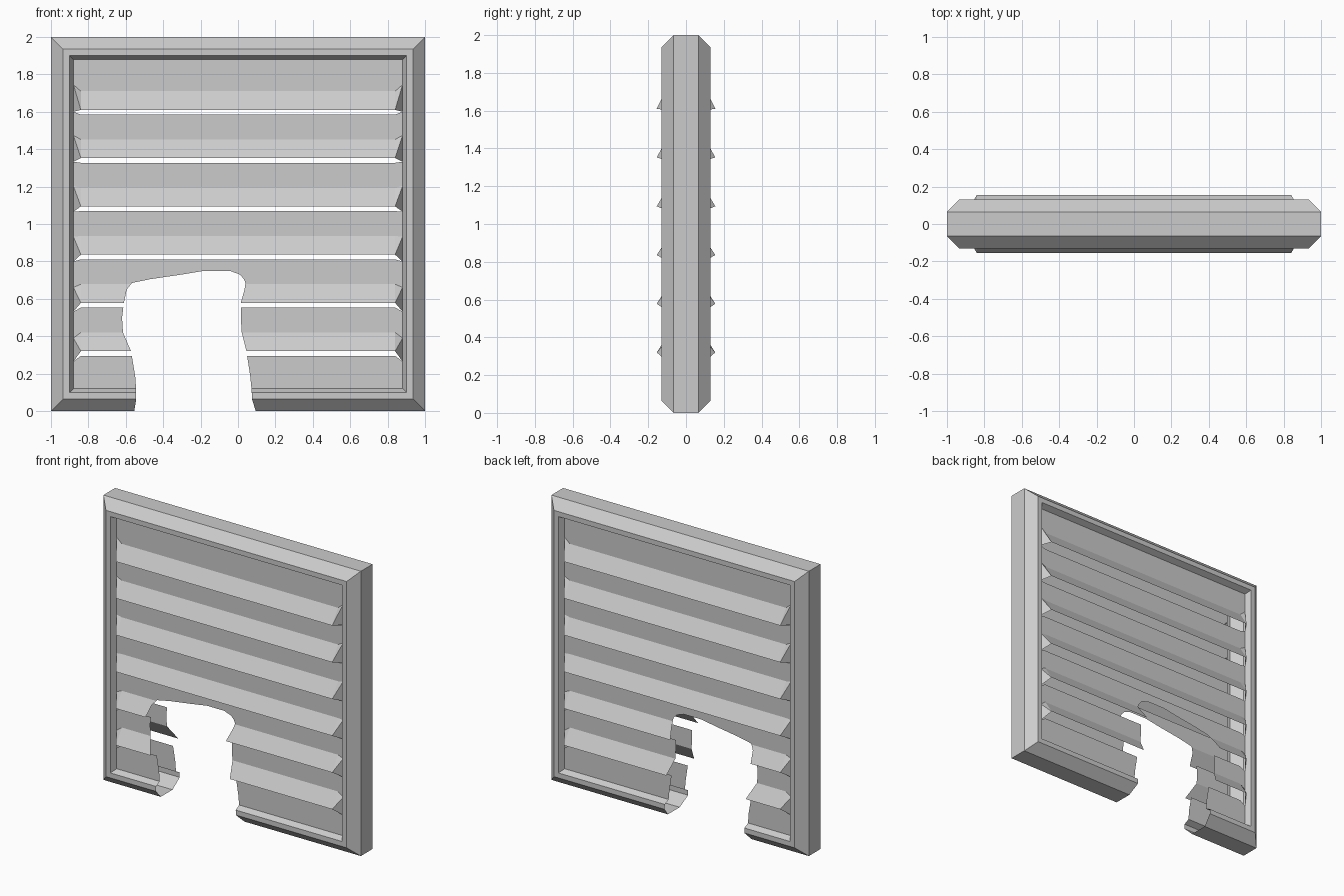
import bpy, bmesh
from mathutils import Vector

if "Cube" in bpy.data.objects:
    bpy.data.objects.remove(bpy.data.objects["Cube"])

SHEET_Y = 0.09      # depth of the flat slat sheets
LIP_Y = 0.155       # how far the louvre lips stick out
IN, LIP_X = 0.88, 0.84

# Broken opening: (height, left edge, right edge)
HOLE = [(-.01, -.556, .098), (.06, -.545, .076), (.12, -.545, .072),
        (.19, -.55, .065), (.32, -.572, .045), (.42, -.615, .02),
        (.50, -.62, .015), (.58, -.61, .015), (.65, -.595, .035),
        (.685, -.567, .04), (.705, -.47, .032), (.73, -.30, .01),
        (.75, -.18, -.045)]


def bisect(bm, faces, co, no):
    geom = set(faces)
    for f in faces:
        geom.update(f.edges)
        geom.update(f.verts)
    bmesh.ops.bisect_plane(bm, geom=list(geom), dist=1e-6,
                           plane_co=co, plane_no=no)


def cut_hole(bm):
    """Slice by height, then by the slanted sides of each band; drop the inside."""
    for z, _, _ in HOLE:
        bisect(bm, bm.faces[:], Vector((0, 0, z)), Vector((0, 0, 1)))
    for (z0, l0, r0), (z1, l1, r1) in zip(HOLE, HOLE[1:]):
        def band():
            return [f for f in bm.faces if z0 < f.calc_center_median().z < z1]
        for a, b in ((l0, l1), (r0, r1)):
            bisect(bm, band(), Vector((a, 0, z0)), Vector((z1 - z0, 0, a - b)))
        inside = []
        for f in band():
            c = f.calc_center_median()
            t = (c.z - z0) / (z1 - z0)
            if l0 + (l1 - l0) * t < c.x < r0 + (r1 - r0) * t:
                inside.append(f)
        bmesh.ops.delete(bm, geom=inside, context='FACES')
    bmesh.ops.dissolve_limit(bm, angle_limit=0.01, verts=bm.verts[:],
                             edges=bm.edges[:])


def finish(bm, name):
    cut_hole(bm)
    me = bpy.data.meshes.new(name)
    bm.to_mesh(me)
    bm.free()
    bpy.context.collection.objects.link(bpy.data.objects.new(name, me))


# Hollow chamfered frame: profile swept round four mitred corners
profile = [(IN, -SHEET_Y), (.90, -.13), (.935, -.13), (1, -.065),
           (1, .065), (.935, .13), (.90, .13), (IN, SHEET_Y)]
bm = bmesh.new()
rings = [[bm.verts.new((sx * r, y, 1 + sz * r)) for r, y in profile]
         for sx, sz in ((-1, -1), (1, -1), (1, 1), (-1, 1))]
for k in range(4):
    a, b = rings[k], rings[(k + 1) % 4]
    for j in range(len(profile) - 1):
        bm.faces.new((a[j], b[j], b[j + 1], a[j + 1]))
bmesh.ops.recalc_face_normals(bm, faces=bm.faces[:])
finish(bm, "frame")


# Louvred sheet: seven flat strips, six with an out-turned lip and cheeks
def louvre_sheet(side, name):
    bm = bmesh.new()

    def face(*pts):
        vs = [bm.verts.new((x, side * y, z)) for x, y, z in pts]
        bm.faces.new(vs if side < 0 else vs[::-1])

    y, n = SHEET_Y, 6
    for i in range(n + 1):
        lip = 1.61 - .258 * i
        bend, wall_top, wall_low = lip + .1, 1.745 - .271 * i, 1.60 - .267 * i
        if i == 0:
            top = [(IN, y, 1.88), (-IN, y, 1.88)]
        else:
            slit, corner = lip + .258 - .025, wall_low + .267
            top = [(IN, y, corner), (LIP_X, y, slit),
                   (-LIP_X, y, slit), (-IN, y, corner)]
        if i == n:
            face((-IN, y, .12), (IN, y, .12), *top)
            continue
        bl, br = (-LIP_X, y, bend), (LIP_X, y, bend)
        ll, lr = (-LIP_X, LIP_Y, lip), (LIP_X, LIP_Y, lip)
        tl, tr = (-IN, y, wall_top), (IN, y, wall_top)
        face(tl, bl, br, tr, *top)
        face(ll, lr, br, bl)
        face(tl, ll, bl)
        face(tr, br, lr)
        face(tl, (-IN, y, wall_low), ll)
        face(tr, lr, (IN, y, wall_low))
    bmesh.ops.remove_doubles(bm, verts=bm.verts[:], dist=1e-5)
    finish(bm, name)


louvre_sheet(-1, "front_louvres")
louvre_sheet(1, "back_louvres")
